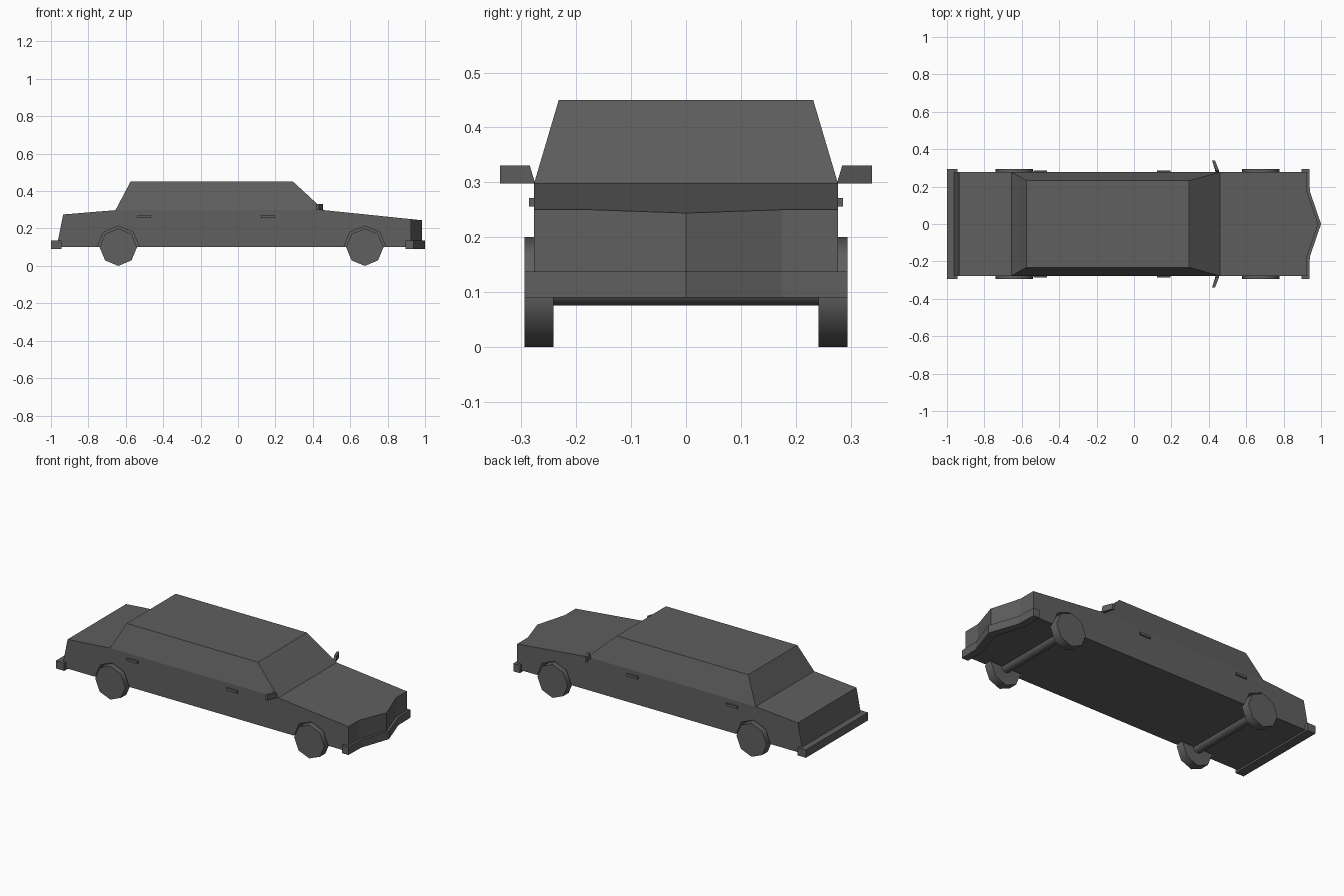
import bpy, bmesh, math
from mathutils import Vector

if "Cube" in bpy.data.objects:
    bpy.data.objects.remove(bpy.data.objects["Cube"])

HALF = 0.277          # half width of the body
TRACK = 0.294         # outer face of wheels and bumpers
AXLES = {"front": 0.678, "rear": -0.64}

grey = bpy.data.materials.new("dark grey paint")
grey.use_nodes = True
COLOUR = (0.115, 0.115, 0.115, 1)
grey.diffuse_color = COLOUR
grey.node_tree.nodes["Principled BSDF"].inputs["Base Color"].default_value = COLOUR


def loft(name, rings):
    """Closed solid skinned through rings of equal point count."""
    bm = bmesh.new()
    rows = [[bm.verts.new(p) for p in ring] for ring in rings]
    for a, b in zip(rows, rows[1:]):
        for i in range(len(a)):
            j = (i + 1) % len(a)
            bm.faces.new((a[i], a[j], b[j], b[i]))
    bm.faces.new(rows[0])
    bm.faces.new(rows[-1])
    bmesh.ops.dissolve_limit(bm, angle_limit=0.005, verts=bm.verts, edges=bm.edges)
    bmesh.ops.recalc_face_normals(bm, faces=bm.faces)
    mesh = bpy.data.meshes.new(name)
    bm.to_mesh(mesh)
    bm.free()
    mesh.materials.append(grey)
    obj = bpy.data.objects.new(name, mesh)
    bpy.context.collection.objects.link(obj)
    return obj


def box(name, x, y, z):
    return loft(name, [[(x[0], y[0], h), (x[1], y[0], h), (x[1], y[1], h), (x[0], y[1], h)] for h in z])


def cylinder(name, x, z, radius, y0, y1, sides):
    def ring(y):
        turns = [math.tau * i / sides for i in range(sides)]
        return [(x + radius * math.cos(t), y, z + radius * math.sin(t)) for t in turns]
    return loft(name, [ring(y0), ring(y1)])


def smooth(obj):
    bpy.ops.object.select_all(action='DESELECT')
    obj.select_set(True)
    bpy.context.view_layer.objects.active = obj
    bpy.ops.object.shade_smooth_by_angle(angle=math.radians(50))


# Lower body: side profile swept across, with a pointed nose
def body_section(y, nose):
    hood = 0.298 - 0.103 * (nose - 0.46)
    return [(-0.97, y, 0.10), (-0.935, y, 0.275), (-0.655, y, 0.298),
            (0.46, y, 0.298), (nose, y, hood), (nose, y, 0.10)]


body = loft("body", [body_section(y, n) for y, n in (
    (-HALF, 0.925), (-0.175, 0.925), (0, 0.985), (0.175, 0.925), (HALF, 0.925))])

# Cabin with sloping sides
cabin = loft("cabin", [
    [(a, -w, z), (b, -w, z), (b, w, z), (a, w, z)]
    for a, b, w, z in ((-0.655, 0.46, HALF, 0.298), (-0.575, 0.295, 0.232, 0.45))])

# Bumpers
box("rear_bumper", (-1.0, -0.945), (-TRACK, TRACK), (0.09, 0.137))
loft("front_bumper", [
    [(back, y, 0.09), (front, y, 0.09), (front, y, 0.137), (back, y, 0.137)]
    for y, back, front in ((-TRACK, 0.895, 0.937), (-0.175, 0.895, 0.94), (0, 0.95, 1.0),
                           (0.175, 0.895, 0.94), (TRACK, 0.895, 0.937))])

# Wheels, axles and wheel arches
for end, x in AXLES.items():
    smooth(cylinder(end + "_axle", x, 0.105, 0.03, -0.25, 0.25, 16))
    for side, s in (("left", 1), ("right", -1)):
        smooth(cylinder(f"{end}_{side}_wheel", x, 0.1, 0.1, s * 0.242, s * TRACK, 8))
        cutter = cylinder(f"{end}_{side}_arch_cutter", x, 0.1, 0.113, s * 0.235, s * 0.33, 8)
        cutter.hide_render = True
        cutter.hide_set(True)
        cut = body.modifiers.new(f"{end} {side} arch", 'BOOLEAN')
        cut.operation = 'DIFFERENCE'
        cut.solver = 'EXACT'
        cut.object = cutter

# Apply the arch cuts and remove the cutters
bpy.context.view_layer.update()
cut_mesh = bpy.data.meshes.new_from_object(
    body.evaluated_get(bpy.context.evaluated_depsgraph_get()))
body.modifiers.clear()
body.data = cut_mesh
for obj in [o for o in bpy.data.objects if o.name.endswith("arch_cutter")]:
    bpy.data.objects.remove(obj)

# Door handles and swept mirrors on both sides
for side, s in (("left", 1), ("right", -1)):
    for end, x in (("front", 0.158), ("rear", -0.502)):
        box(f"{end}_{side}_handle", (x - 0.036, x + 0.036),
            (s * 0.27, s * 0.286), (0.256, 0.271))
    rings = []
    for z, inner in ((0.298, 0.275), (0.331, 0.285)):
        rings.append([(0.437, s * inner, z), (0.455, s * inner, z),
                      (0.433, s * 0.339, z), (0.418, s * 0.339, z)])
    loft(side + "_mirror", rings)
